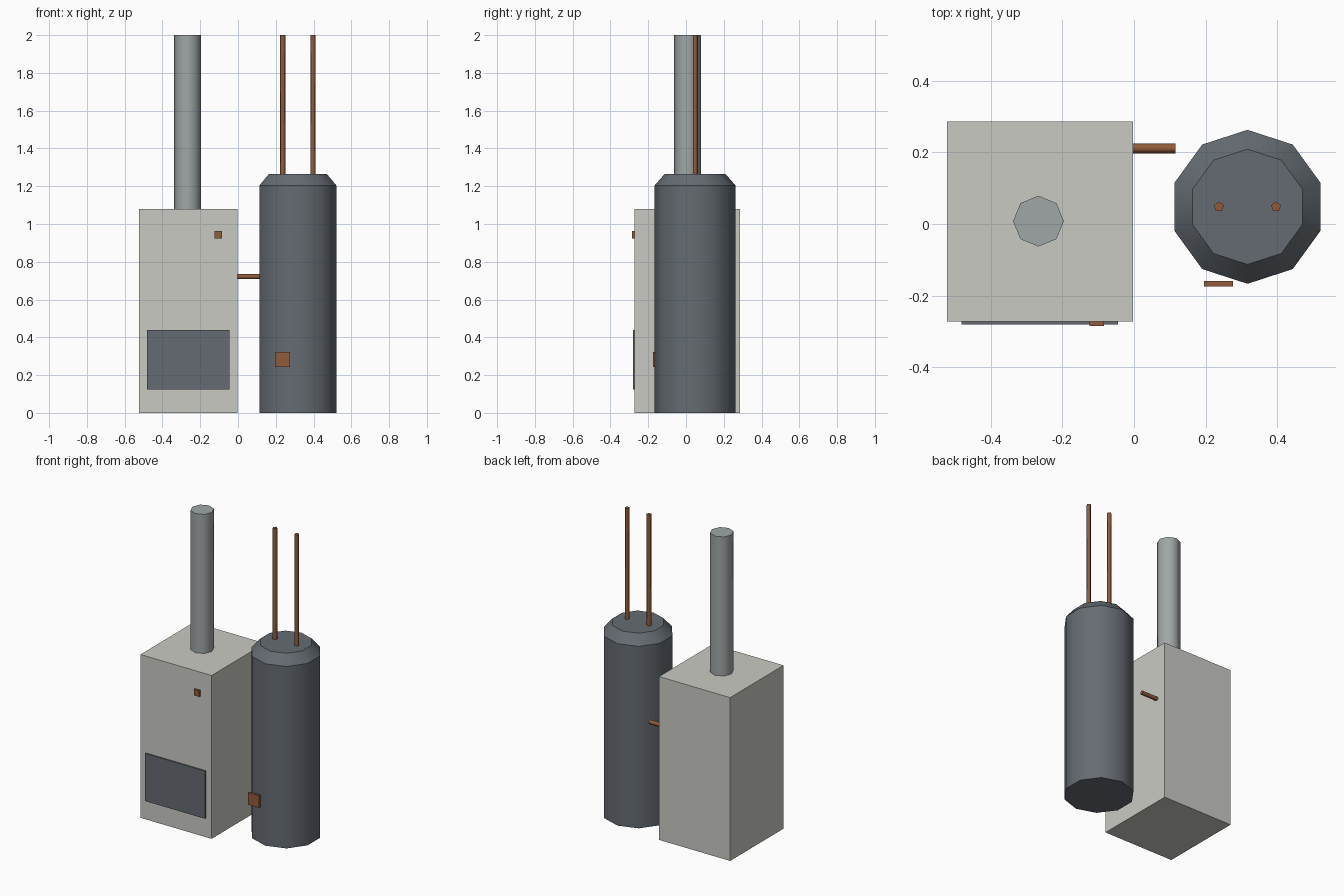
import bpy
import math
from mathutils import Vector

default = bpy.data.objects.get("Cube")
if default:
    bpy.data.objects.remove(default, do_unlink=True)


def material(name, r, g, b):
    mat = bpy.data.materials.new(name)
    mat.use_nodes = True
    mat.diffuse_color = (r, g, b, 1)
    for node in mat.node_tree.nodes:
        if node.type == "BSDF_PRINCIPLED":
            node.inputs["Base Color"].default_value = (r, g, b, 1)
    return mat


ENAMEL = material("warm white enamel", 0.59, 0.59, 0.55)
SLATE = material("slate grey", 0.13, 0.148, 0.168)
STEEL = material("flue steel", 0.35, 0.38, 0.385)
COPPER = material("copper", 0.28, 0.105, 0.042)


def build(name, verts, faces, mat):
    mesh = bpy.data.meshes.new(name)
    mesh.from_pydata(verts, [], faces)
    mesh.materials.append(mat)
    obj = bpy.data.objects.new(name, mesh)
    bpy.context.collection.objects.link(obj)
    return obj


def box(name, low, high, mat):
    """Box between two opposite corners."""
    bpy.ops.mesh.primitive_cube_add(size=1)
    obj = bpy.context.object
    obj.name = name
    low, high = Vector(low), Vector(high)
    for v in obj.data.vertices:
        v.co = (low + high) / 2 + v.co * (high - low)
    obj.data.materials.append(mat)
    return obj


def lathe(name, x, y, profile, sides, mat, smooth=None):
    """Capped prism through (radius, height) rings, one corner towards +y."""
    verts, faces = [], []
    for radius, z in profile:
        for i in range(sides):
            a = math.pi / 2 + math.tau * i / sides
            verts.append((x + radius * math.cos(a), y + radius * math.sin(a), z))
    for ring in range(len(profile) - 1):
        for i in range(sides):
            j = (i + 1) % sides
            b, t = ring * sides, (ring + 1) * sides
            faces.append((b + i, b + j, t + j, t + i))
    faces.append(tuple(reversed(range(sides))))
    faces.append(tuple(range(len(verts) - sides, len(verts))))
    obj = build(name, verts, faces, mat)
    if smooth:
        bpy.ops.object.select_all(action="DESELECT")
        obj.select_set(True)
        bpy.context.view_layer.objects.active = obj
        bpy.ops.object.shade_smooth_by_angle(angle=math.radians(smooth))
    return obj


# Furnace cabinet with its flue, access panel and control
FRONT = -0.272
box("furnace_cabinet", (-0.523, FRONT, 0), (-0.003, 0.286, 1.08), ENAMEL)
lathe("flue_pipe", -0.267, 0.008, [(0.071, 1.08), (0.071, 2)], 8, STEEL, 46)
box("access_panel", (-0.482, FRONT - 0.009, 0.125), (-0.045, FRONT, 0.44), SLATE)
box("furnace_control", (-0.124, FRONT - 0.013, 0.922), (-0.084, FRONT, 0.962), COPPER)

# Water tank with chamfered shoulder
TANK_X, TANK_Y = 0.317, 0.048
lathe("water_tank", TANK_X, TANK_Y,
      [(0.215, 0), (0.215, 1.203), (0.161, 1.265)], 10, SLATE, 38)
box("tank_valve", (0.196, -0.175, 0.242), (0.276, -0.159, 0.322), COPPER)

# Copper pipes rising from the tank, and the short one beside the cabinet
for side, label in ((-1, "right"), (1, "left")):
    lathe("water_pipe_" + label, TANK_X + side * 0.08, TANK_Y,
          [(0.0145, 1.26), (0.0145, 2)], 5, COPPER, 75)
link = lathe("connecting_pipe", 0, 0, [(0.0145, 0), (0.0145, 0.12)], 5, COPPER, 75)
for v in link.data.vertices:
    v.co = (v.co.z - 0.004, v.co.x + 0.211, v.co.y + 0.721)
